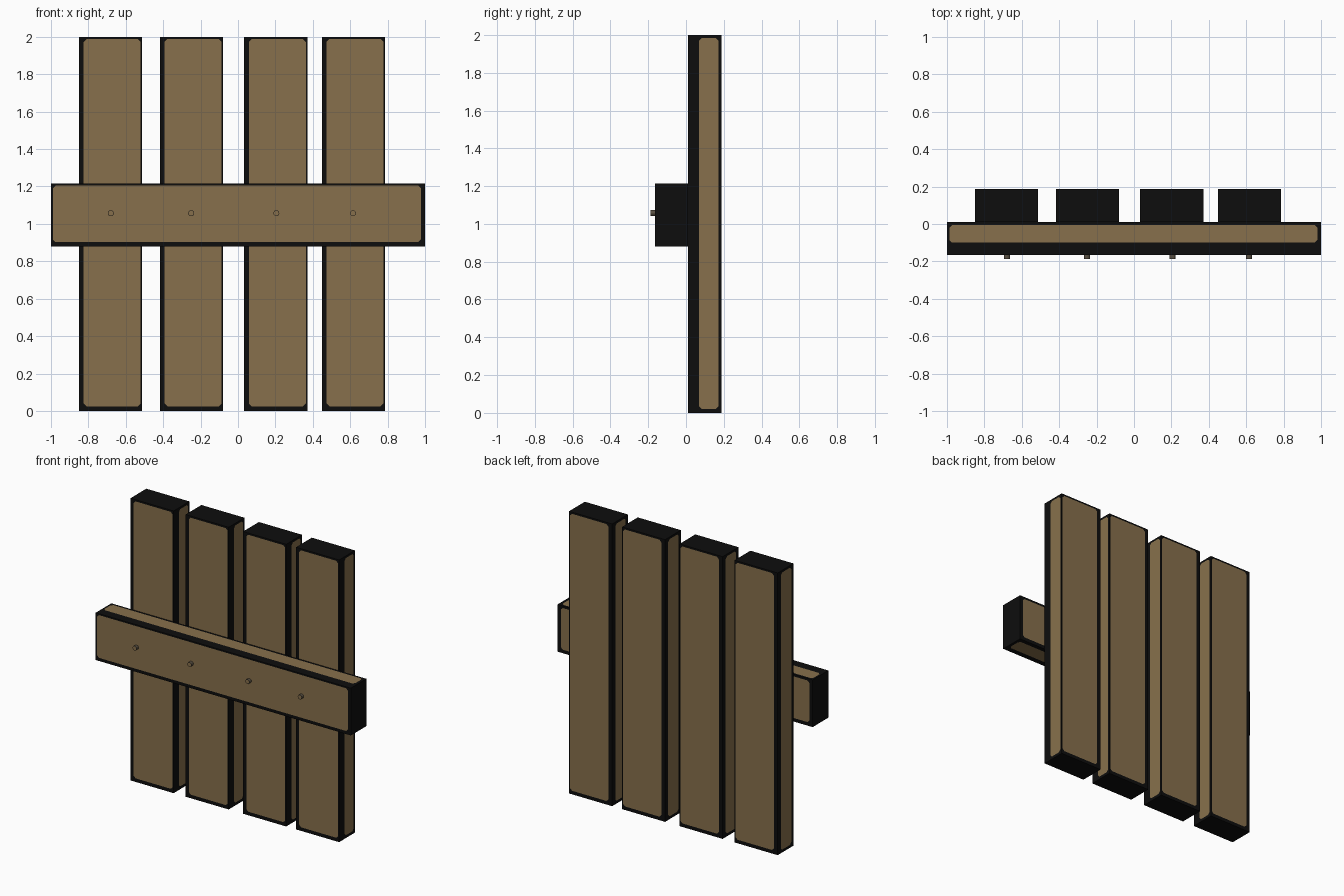
import bpy, bmesh, math
from mathutils import Vector

if "Cube" in bpy.data.objects:
    bpy.data.objects.remove(bpy.data.objects["Cube"])


def material(name, rgb):
    m = bpy.data.materials.new(name)
    m.diffuse_color = (*rgb, 1.0)
    m.use_nodes = True
    m.node_tree.nodes["Principled BSDF"].inputs["Base Color"].default_value = m.diffuse_color
    return m


BLACK = material("black edge", (0.004, 0.004, 0.004))
WOOD = material("brown wood", (0.245, 0.163, 0.072))
NAIL = material("dark nail", (0.10, 0.08, 0.055))


def finish(name, bm, mats):
    bmesh.ops.remove_doubles(bm, verts=bm.verts[:], dist=1e-5)
    bmesh.ops.recalc_face_normals(bm, faces=bm.faces[:])
    me = bpy.data.meshes.new(name)
    bm.to_mesh(me)
    bm.free()
    for m in mats:
        me.materials.append(m)
    ob = bpy.data.objects.new(name, me)
    bpy.context.collection.objects.link(ob)
    return ob


def add_side(bm, lo, hi, axis, top, margins, clip):
    """One box side; with margins (u-, u+, v-, v+) it gets a clipped wood panel."""
    u, v = [a for a in range(3) if a != axis]

    def vert(a, b):
        p = Vector()
        p[axis] = hi[axis] if top else lo[axis]
        p[u], p[v] = a, b
        return bm.verts.new(p)

    outer = [vert(a, b) for a, b in ((lo[u], lo[v]), (hi[u], lo[v]),
                                     (hi[u], hi[v]), (lo[u], hi[v]))]
    if margins is None:
        bm.faces.new(outer)
        return
    u0, u1 = lo[u] + margins[0], hi[u] - margins[1]
    v0, v1 = lo[v] + margins[2], hi[v] - margins[3]
    c = clip
    inner = [vert(a, b) for a, b in (
        (u0, v0 + c), (u0 + c, v0), (u1 - c, v0), (u1, v0 + c),
        (u1, v1 - c), (u1 - c, v1), (u0 + c, v1), (u0, v1 - c))]
    bm.faces.new(inner).material_index = 1
    for i in range(4):
        j = (i + 1) % 4
        bm.faces.new((outer[i], inner[2 * i + 1], inner[2 * i]))
        bm.faces.new((outer[i], outer[j], inner[2 * j], inner[2 * i + 1]))


def plank(name, lo, hi, panels, clip=0.015):
    bm = bmesh.new()
    for axis in range(3):
        for top in (False, True):
            add_side(bm, lo, hi, axis, top, panels.get((axis, top)), clip)
    return finish(name, bm, (BLACK, WOOD))


# upright boards: wood panels on the four long sides, black ends
board_panels = {
    (1, False): (0.025, 0.008, 0.025, 0.012),
    (1, True): (0.03, 0.008, 0.025, 0.012),
    (0, True): (0.06, 0.015, 0.02, 0.015),
    (0, False): (0.025, 0.035, 0.02, 0.015),
}
for i, x in enumerate((-0.85, -0.418, 0.033, 0.448)):
    plank(f"upright_board_{i + 1}", (x, 0.01, 0), (x + 0.338, 0.187, 2.0), board_panels)

# crossbar in front of the boards
bar_panels = {
    (1, False): (0.01, 0.022, 0.022, 0.01),
    (1, True): (0.025, 0.025, 0.025, 0.015),
    (2, True): (0.013, 0.02, 0.065, 0.015),
    (2, False): (0.02, 0.02, 0.04, 0.03),
}
plank("crossbar", (-1.0, -0.165, 0.88), (1.0, 0.01, 1.215), bar_panels)

# nail heads: wood-coloured front, dark rim
for i, x in enumerate((-0.68, -0.25, 0.205, 0.615)):
    bm = bmesh.new()
    bmesh.ops.create_cone(bm, cap_ends=True, segments=12, radius1=0.016,
                          radius2=0.016, depth=0.03)
    front = max(bm.faces, key=lambda f: f.calc_center_median().z)
    bmesh.ops.inset_individual(bm, faces=[front], thickness=0.003)
    front.material_index = 1
    for v in bm.verts:
        v.co = Vector((v.co.x + x, -v.co.z - 0.172, v.co.y + 1.057))
    finish(f"nail_{i + 1}", bm, (NAIL, WOOD))
